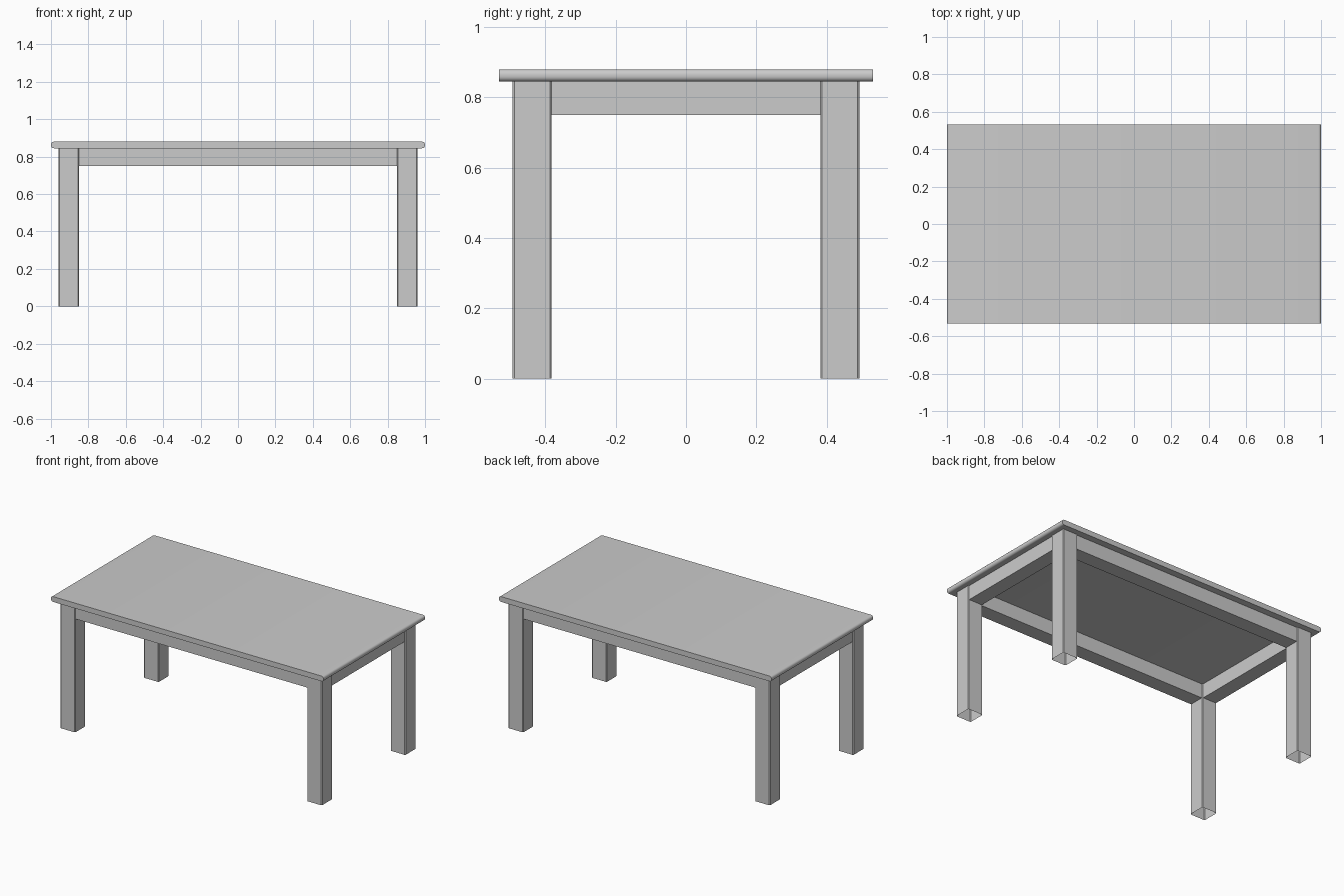
import bpy, bmesh

if "Cube" in bpy.data.objects:
    bpy.data.objects.remove(bpy.data.objects["Cube"])

def box(name, lo, hi, edge_test=None, width=0.0, segments=1, open_bottom=False):
    """Box between two corners, optionally bevelled on chosen edges."""
    bm = bmesh.new()
    bmesh.ops.create_cube(bm, size=1)
    for v in bm.verts:
        for i in range(3):
            v.co[i] = lo[i] if v.co[i] < 0 else hi[i]
    if edge_test:
        edges = [e for e in bm.edges if edge_test(e)]
        bmesh.ops.bevel(bm, geom=edges, offset=width, segments=segments,
                        profile=0.5, affect='EDGES')
    if open_bottom:
        bm.normal_update()
        bmesh.ops.delete(bm, geom=[f for f in bm.faces if f.normal.z < -0.9],
                         context='FACES_ONLY')
    mesh = bpy.data.meshes.new(name)
    bm.to_mesh(mesh)
    bm.free()
    obj = bpy.data.objects.new(name, mesh)
    bpy.context.collection.objects.link(obj)
    return obj

def along(axis):
    def test(e):
        d = (e.verts[0].co - e.verts[1].co).normalized()
        return abs(d[axis]) > 0.9
    return test

TOP, UNDER, APRON = 0.88, 0.845, 0.75
LX0, LX1 = 0.85, 0.96      # leg extents in x
LY0, LY1 = 0.382, 0.493    # leg extents in y
INSET = 0.006              # apron set back from the leg faces

# Tabletop with rounded short ends
top = box("tabletop", (-1, -0.532, UNDER), (1, 0.532, TOP), along(1), 0.015, 5)
bpy.context.view_layer.objects.active = top
top.select_set(True)
bpy.ops.object.shade_smooth_by_angle()

# Four hollow-footed legs with lightly chamfered uprights
for sx, nx in ((-1, "left"), (1, "right")):
    for sy, ny in ((-1, "front"), (1, "back")):
        xs, ys = sorted((sx * LX0, sx * LX1)), sorted((sy * LY0, sy * LY1))
        box(f"{ny}_{nx}_leg", (xs[0], ys[0], 0), (xs[1], ys[1], UNDER),
            along(2), 0.005, 1, open_bottom=True)

# Long aprons
for s, n in ((-1, "front"), (1, "back")):
    ys = sorted((s * (LY0 + INSET), s * (LY1 - INSET)))
    box(n + "_apron", (-LX0, ys[0], APRON), (LX0, ys[1], UNDER))

# Short aprons
for s, n in ((-1, "left"), (1, "right")):
    xs = sorted((s * (LX0 + INSET), s * (LX1 - INSET)))
    box(n + "_apron", (xs[0], -LY0, APRON), (xs[1], LY0, UNDER))
